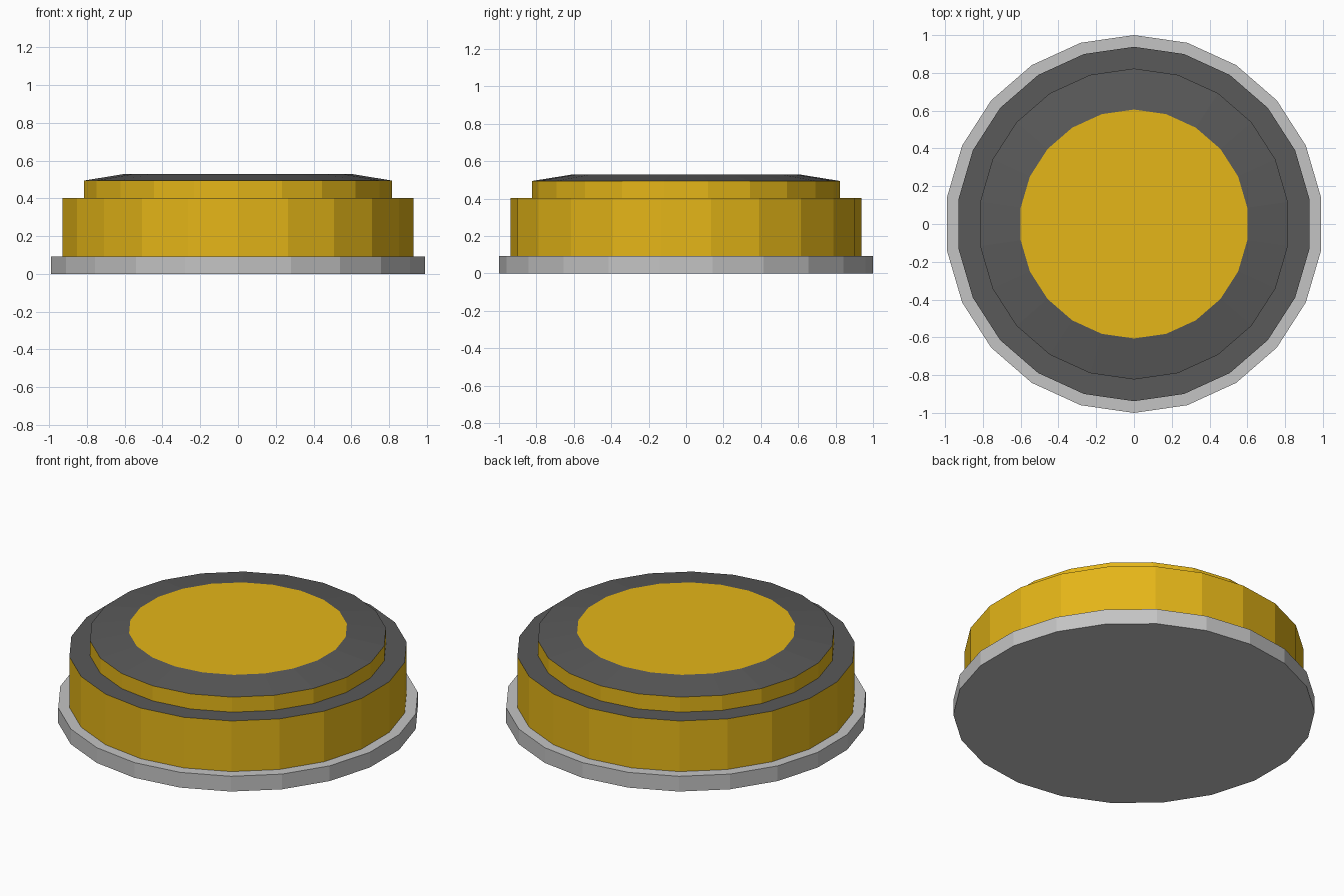
import bpy, bmesh, math

if "Cube" in bpy.data.objects:
    bpy.data.objects.remove(bpy.data.objects["Cube"])

SIDES = 22


def material(name, rgb):
    m = bpy.data.materials.new(name)
    m.diffuse_color = (*rgb, 1)
    m.use_nodes = True
    m.node_tree.nodes["Principled BSDF"].inputs["Base Color"].default_value = m.diffuse_color
    return m


gold = material("gold", (0.78, 0.465, 0.009))
dark = material("dark grey", (0.10, 0.10, 0.10))
light = material("light grey", (0.55, 0.55, 0.55))


def lathe(name, profile, mats, cap_bottom=None, cap_top=None):
    """Revolve (radius, z) points; mats gives one material per band."""
    slots = [gold, dark, light]
    bm = bmesh.new()
    rings = []
    for r, z in profile:
        rings.append([bm.verts.new((r * math.sin(2 * math.pi * i / SIDES),
                                    -r * math.cos(2 * math.pi * i / SIDES), z))
                      for i in range(SIDES)])
    for a, b, mat in zip(rings, rings[1:], mats):
        for i in range(SIDES):
            j = (i + 1) % SIDES
            bm.faces.new((a[i], a[j], b[j], b[i])).material_index = slots.index(mat)
    if cap_bottom:
        bm.faces.new(rings[0][::-1]).material_index = slots.index(cap_bottom)
    if cap_top:
        bm.faces.new(rings[-1]).material_index = slots.index(cap_top)
    me = bpy.data.meshes.new(name)
    bm.to_mesh(me)
    bm.free()
    for m in slots:
        me.materials.append(m)
    ob = bpy.data.objects.new(name, me)
    bpy.context.collection.objects.link(ob)
    return ob


# Base flange: light grey rim, ledge and underside
lathe("base_flange", [(1.0, 0), (1.0, 0.093), (0.938, 0.093)],
      [light, light], cap_bottom=light)

# Main drum: gold wall, dark shoulder
lathe("main_drum", [(0.938, 0.093), (0.938, 0.402), (0.823, 0.402)],
      [gold, dark])

# Upper step: gold wall, dark sloping rim, gold centre disc
lathe("upper_step", [(0.823, 0.402), (0.823, 0.494), (0.606, 0.529)],
      [gold, dark], cap_top=gold)
